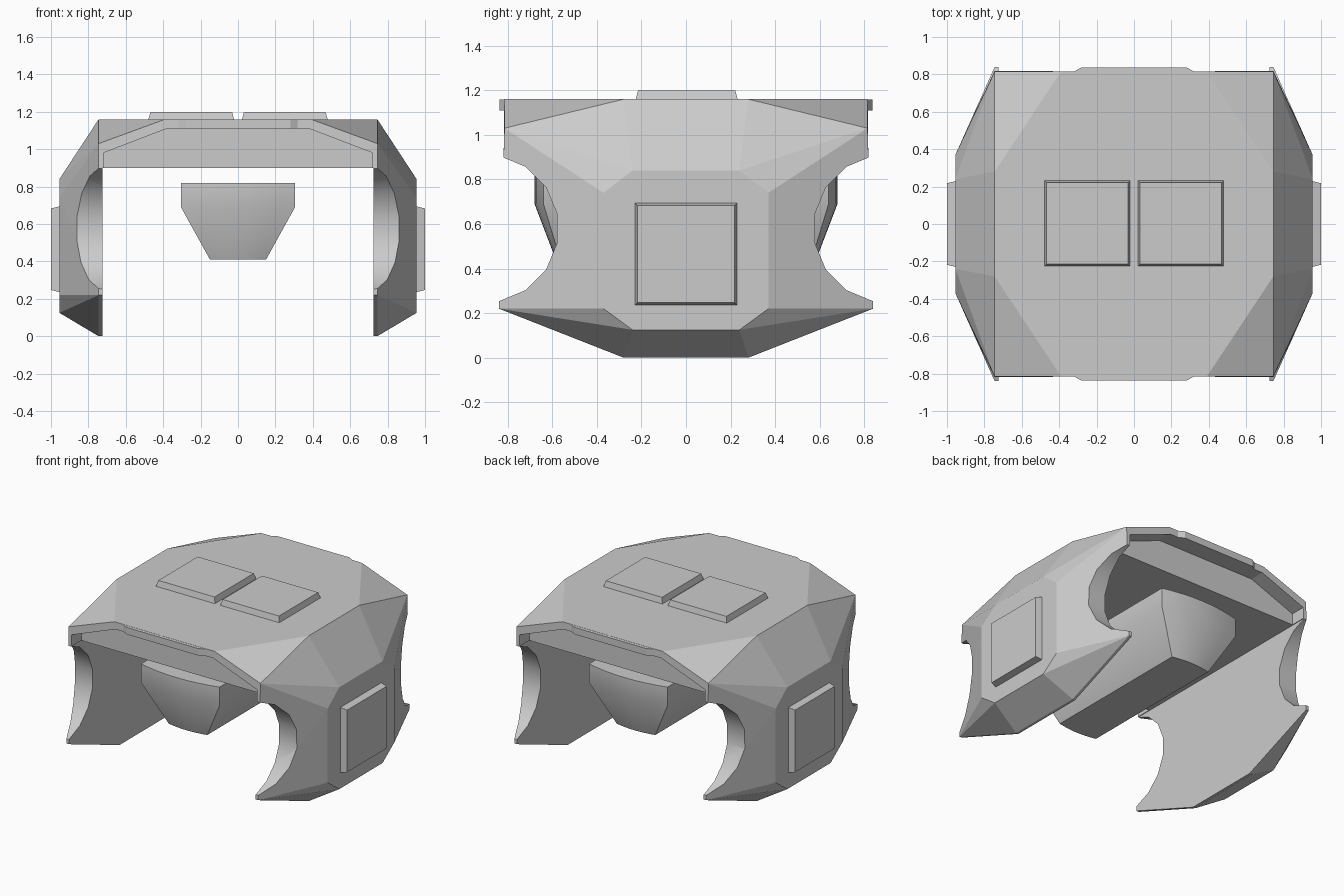
import bpy, bmesh, math
from mathutils import Matrix, Vector

if "Cube" in bpy.data.objects:
    bpy.data.objects.remove(bpy.data.objects["Cube"])

S = (-1, 1)


def finish(name, bm):
    bmesh.ops.recalc_face_normals(bm, faces=bm.faces)
    me = bpy.data.meshes.new(name)
    bm.to_mesh(me)
    bm.free()
    ob = bpy.data.objects.new(name, me)
    bpy.context.collection.objects.link(ob)
    return ob


def hull(name, points):
    bm = bmesh.new()
    for p in points:
        bm.verts.new(p)
    bmesh.ops.convex_hull(bm, input=bm.verts[:])
    loose = [v for v in bm.verts if not v.link_faces]
    bmesh.ops.delete(bm, geom=loose, context='VERTS')
    bmesh.ops.dissolve_limit(bm, angle_limit=0.01, verts=bm.verts[:], edges=bm.edges[:])
    return finish(name, bm)


def cut(target, cutter):
    mod = target.modifiers.new("cut", 'BOOLEAN')
    mod.operation, mod.solver, mod.object = 'DIFFERENCE', 'EXACT', cutter
    bpy.context.view_layer.objects.active = target
    bpy.ops.object.modifier_apply(modifier=mod.name)
    bpy.data.objects.remove(cutter)


def mirrored(points):
    return [(sx * x, sy * y, z) for x, y, z in points for sx in S for sy in S]


# Faceted outer shell: quarter points mirrored on x and y
shell = hull("shell", mirrored([
    (0.955, 0.24, 0.84), (0.955, 0.37, 0.74), (0.955, 0.37, 0.22), (0.955, 0.24, 0.125),
    (0.745, 0.28, 1.16), (0.39, 0.815, 1.16), (0.745, 0.815, 1.03),
    (0.745, 0.28, 0.0), (0.745, 0.84, 0.22)]))

# Open tunnel from front to back
cut(shell, hull("tunnel_cutter", mirrored([(0.725, 1.2, -0.3), (0.725, 1.2, 0.9)])))

# Recessed panel under the roof rim, front and back
for s in S:
    cut(shell, hull("recess_cutter", [
        (sx * x, s * y, z) for x, z in [(0.72, 0.7), (0.72, 0.98), (0.38, 1.11)]
        for sx in S for y in (0.71, 1.1)]))

# Round cutouts in the side walls
for s in S:
    bm = bmesh.new()
    turn = Matrix.Rotation(math.pi / 2, 4, 'Y') @ Matrix.Rotation(math.pi / 16, 4, 'Z')
    bmesh.ops.create_cone(bm, cap_ends=True, segments=16, radius1=0.333, radius2=0.333,
                          depth=3, matrix=Matrix.Translation((0, s * 0.905, 0.58)) @ turn)
    # keep a polygon edge (not a corner) pointing to the middle
    edge = any(abs(v.co.z - 0.58) < 0.001 for v in bm.verts)
    if edge:
        bmesh.ops.rotate(bm, verts=bm.verts[:], cent=(0, s * 0.905, 0.58),
                         matrix=Matrix.Rotation(math.pi / 16, 3, 'X'))
    for f in bm.faces:
        f.smooth = len(f.verts) == 4
    cut(shell, finish("side_cutter", bm))

# Raised lips in the middle of the front and back rim
for s, name in zip(S, ("front_lip", "back_lip")):
    hull(name, [(sx * x, s * y, z) for x, y in [(0.32, 0.80), (0.32, 0.815), (0.28, 0.838)]
                for sx in S for z in (1.11, 1.159)])


# Bevelled pads on the roof and the sides
def pad(name, center, u, v, n, size, height, inset):
    c, u, v, n = map(Vector, (center, u, v, n))
    pts = []
    for h, k in ((-0.005, size), (height, size - inset)):
        pts += [c + n * h + u * (a * k) + v * (b * k) for a in S for b in S]
    hull(name, pts)


for s, side in zip(S, ("left", "right")):
    pad("roof_pad_" + side, (s * 0.25, 0.003, 1.16), (1, 0, 0), (0, 1, 0), (0, 0, 1),
        0.23, 0.04, 0.012)
    pad("side_pad_" + side, (s * 0.955, 0, 0.465), (0, 1, 0), (0, 0, 1), (s, 0, 0),
        0.23, 0.045, 0.012)

# Hanging inner block with bowed ends, tapering downward
bm = bmesh.new()
rings = []
N = 8
for w, mid, corner, z in ((0.15, 0.573, 0.555, 0.41), (0.305, 0.68, 0.64, 0.69),
                          (0.305, 0.68, 0.64, 0.82)):
    ring = []
    for s in S:
        for i in range(N + 1):
            t = 2 * i / N - 1
            ring.append(bm.verts.new((-s * w * t, s * (mid - (mid - corner) * t * t), z)))
    rings.append(ring)
for a, b in zip(rings, rings[1:]):
    for i in range(len(a)):
        j = (i + 1) % len(a)
        bm.faces.new((a[i], a[j], b[j], b[i]))
bm.faces.new(rings[0])
bm.faces.new(rings[-1])
block = finish("inner_block", bm)
bpy.ops.object.select_all(action='DESELECT')
block.select_set(True)
bpy.context.view_layer.objects.active = block
bpy.ops.object.shade_smooth_by_angle(angle=math.radians(30))
